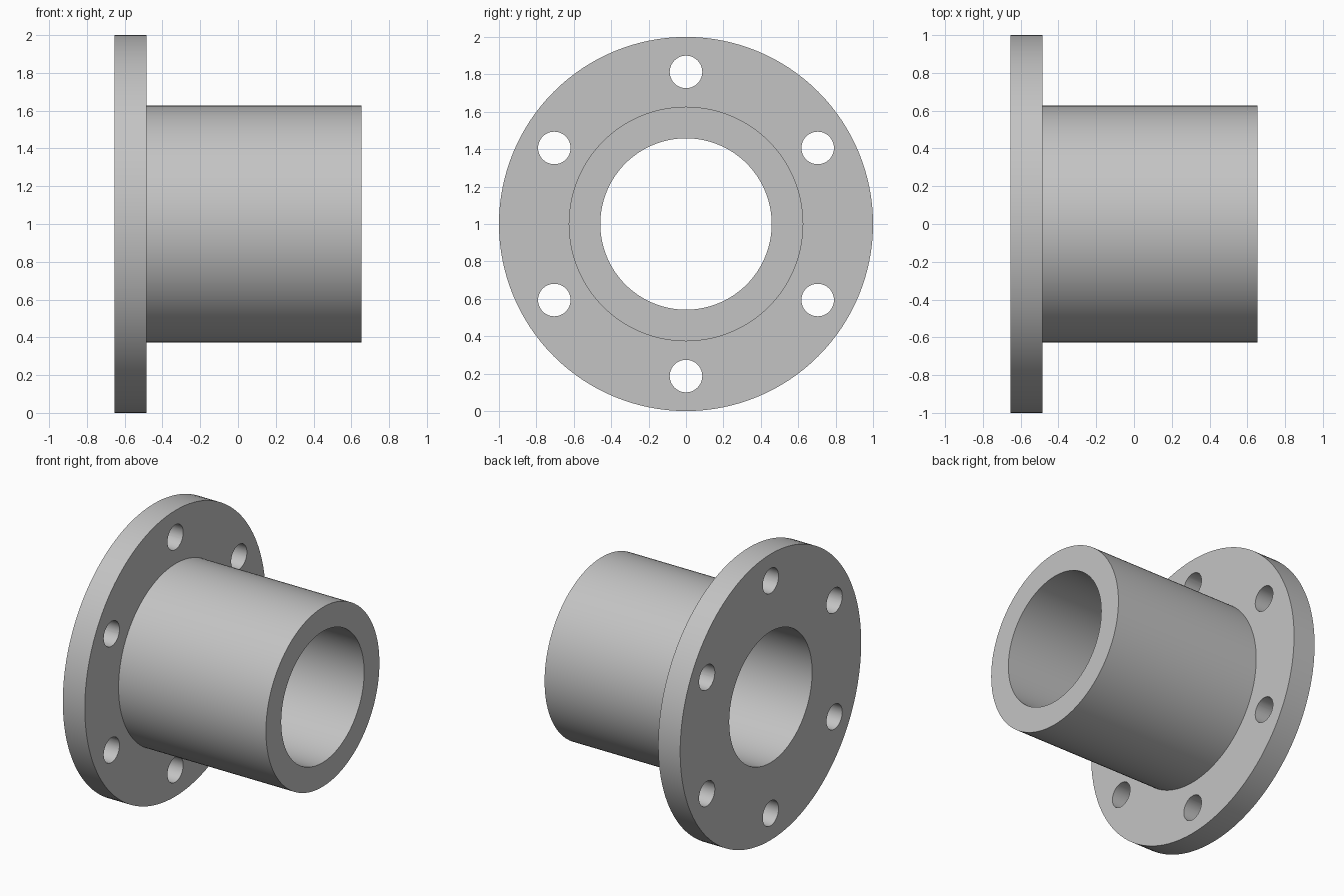
import bpy, bmesh
from math import cos, sin, tau, radians
from mathutils import Matrix, Vector

SEGMENTS = 128
FLANGE_R, TUBE_R, BORE_R = 1.0, 0.627, 0.458
BACK, STEP, END = -0.655, -0.485, 0.655
BOLT_CIRCLE, HOLE_R, HOLES = 0.813, 0.087, 6

if "Cube" in bpy.data.objects:
    bpy.data.objects.remove(bpy.data.objects["Cube"])

steel = bpy.data.materials.new("light grey metal")
steel.use_nodes = True
grey = (0.55, 0.55, 0.55, 1)
steel.diffuse_color = grey
steel.node_tree.nodes["Principled BSDF"].inputs["Base Color"].default_value = grey


def make_object(name, bm):
    bmesh.ops.recalc_face_normals(bm, faces=bm.faces)
    mesh = bpy.data.meshes.new(name)
    bm.to_mesh(mesh)
    bm.free()
    mesh.materials.append(steel)
    obj = bpy.data.objects.new(name, mesh)
    bpy.context.collection.objects.link(obj)
    return obj


# Flange, tube and bore: one closed profile turned about the x axis
profile = [(BACK, BORE_R), (BACK, FLANGE_R), (STEP, FLANGE_R),
           (STEP, TUBE_R), (END, TUBE_R), (END, BORE_R)]
bm = bmesh.new()
verts = [bm.verts.new((x, 0, r)) for x, r in profile]
edges = [bm.edges.new((v, verts[i - 1])) for i, v in enumerate(verts)]
bmesh.ops.spin(bm, geom=verts + edges, cent=(0, 0, 0), axis=(1, 0, 0),
               angle=tau, steps=SEGMENTS, use_merge=True)
bmesh.ops.remove_doubles(bm, verts=bm.verts, dist=0.0001)
bmesh.ops.translate(bm, verts=bm.verts, vec=(0, 0, FLANGE_R))
flange = make_object("flanged_sleeve", bm)

# Bolt hole cutters, evenly spaced round the flange
bm = bmesh.new()
for i in range(HOLES):
    a = tau * i / HOLES
    place = Vector(((BACK + STEP) / 2, BOLT_CIRCLE * sin(a),
                    FLANGE_R + BOLT_CIRCLE * cos(a)))
    bmesh.ops.create_cone(bm, cap_ends=True, segments=48, radius1=HOLE_R,
                          radius2=HOLE_R, depth=0.4,
                          matrix=Matrix.Translation(place) @ Matrix.Rotation(tau / 4, 4, "Y"))
cutter = make_object("bolt_hole_cutter", bm)
cutter.hide_render = True

# Cut the holes, then shade the round walls smooth
cut = flange.modifiers.new("bolt_holes", "BOOLEAN")
cut.operation = "DIFFERENCE"
cut.solver = "EXACT"
cut.object = cutter
bpy.ops.object.select_all(action="DESELECT")
bpy.context.view_layer.objects.active = flange
flange.select_set(True)
bpy.ops.object.modifier_apply(modifier=cut.name)
bpy.data.objects.remove(cutter)
bpy.ops.object.shade_smooth_by_angle(angle=radians(30))
